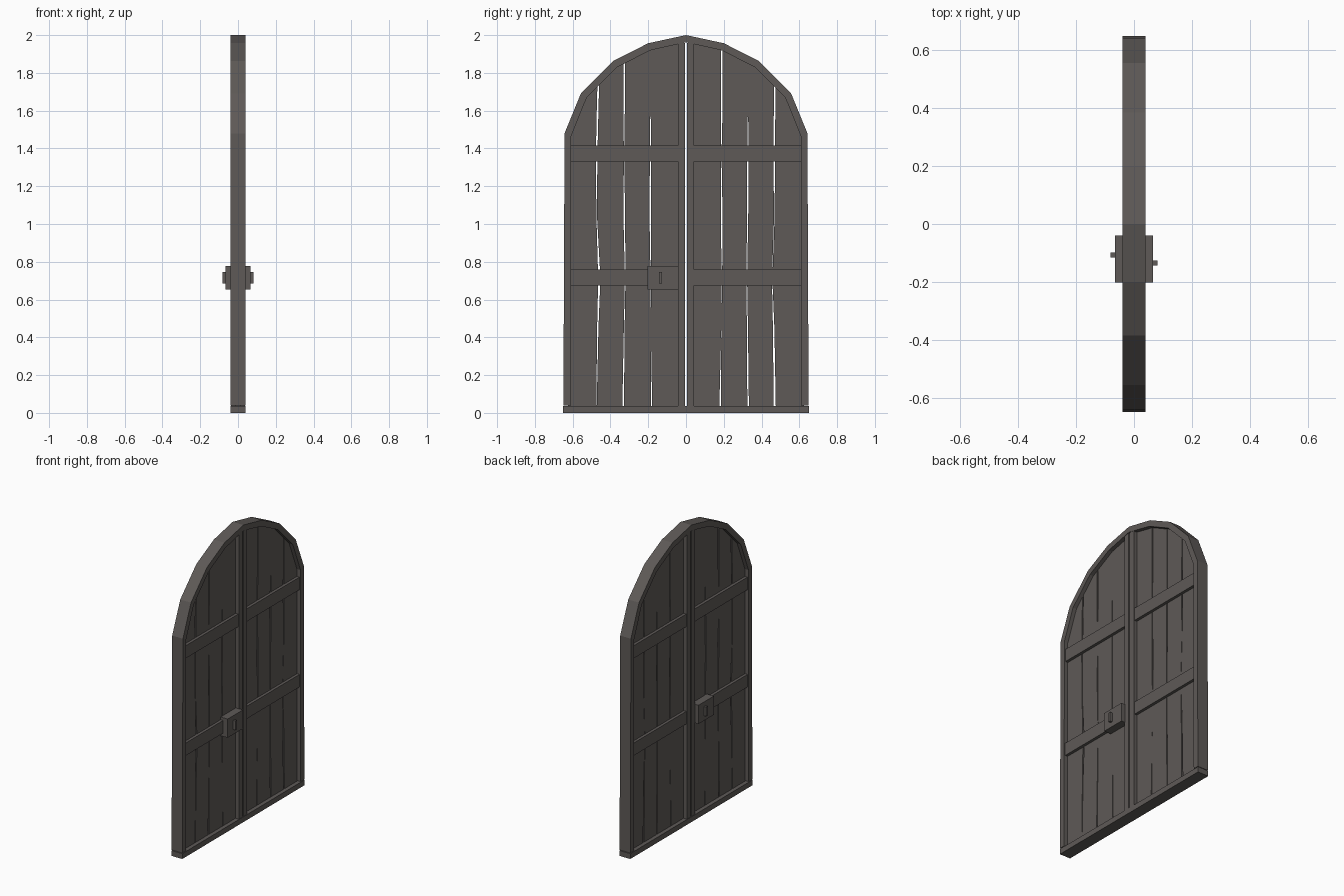
import bpy, bmesh

if "Cube" in bpy.data.objects:
    bpy.data.objects.remove(bpy.data.objects["Cube"])

def material(name, rgb):
    m = bpy.data.materials.new(name)
    m.diffuse_color = (*rgb, 1)
    m.use_nodes = True
    m.node_tree.nodes["Principled BSDF"].inputs["Base Color"].default_value = m.diffuse_color
    return m

wood = material("dark_weathered_wood", (0.112, 0.101, 0.095))

def slab(name, pts, x0, x1):
    """Extrude a (y, z) outline from x0 to x1."""
    bm = bmesh.new()
    f = bm.faces.new([bm.verts.new((x0, y, z)) for y, z in pts])
    ext = bmesh.ops.extrude_face_region(bm, geom=[f])
    vs = [g for g in ext["geom"] if isinstance(g, bmesh.types.BMVert)]
    bmesh.ops.translate(bm, verts=vs, vec=(x1 - x0, 0, 0))
    bmesh.ops.recalc_face_normals(bm, faces=bm.faces)
    me = bpy.data.meshes.new(name)
    bm.to_mesh(me)
    bm.free()
    me.materials.append(wood)
    ob = bpy.data.objects.new(name, me)
    bpy.context.collection.objects.link(ob)
    return ob

def board(name, y0, y1, z0, z1, x0, x1):
    return slab(name, [(y0, z0), (y1, z0), (y1, z1), (y0, z1)], x0, x1)

# Arch outlines for one half, springing point to apex
outer = [(0.643, 1.48), (0.557, 1.69), (0.386, 1.863), (0.2, 1.957), (0, 2.0)]
inner = [(0.608, 1.465), (0.526, 1.668), (0.368, 1.828), (0.19, 1.919), (0, 1.962)]
mid = [((a + c) / 2, (b + d) / 2) for (a, b), (c, d) in zip(outer, inner)]

def arch_z(y):
    for (ya, za), (yb, zb) in zip(mid, mid[1:]):
        if yb <= y <= ya:
            return za + (zb - za) * (ya - y) / (ya - yb)
    return mid[0][1]

# Planks: seams given at heights, as (position, gap) from the centre outwards
levels = [0.02, 0.45, 0.71, 1.05, 1.37, 1.6, 2.0]
seams = {
    -1: [[(0.182, .006), (0.186, 0), (0.186, .003), (0.19, .007), (0.188, .006), (0.188, .002), (0.188, .002)],
         [(0.333, .009), (0.327, .004), (0.322, .003), (0.327, .009), (0.328, .001), (0.328, .008), (0.328, .008)],
         [(0.474, .002), (0.467, .007), (0.459, .012), (0.473, .003), (0.473, .008), (0.468, .009), (0.464, .009)]],
    1: [[(0.18, .008), (0.187, 0), (0.19, .003), (0.189, .009), (0.186, .004), (0.19, .007), (0.19, .007)],
        [(0.329, .008), (0.325, .006), (0.322, .003), (0.326, .007), (0.328, .009), (0.328, .001), (0.328, .001)],
        [(0.47, .011), (0.464, .008), (0.456, .002), (0.468, .003), (0.466, .009), (0.469, .008), (0.47, .006)]],
}
def edge(seam, sign):
    return [(p + sign * g / 2, z) for (p, g), z in zip(seam, levels)]

for s, rows in seams.items():
    side = "left" if s < 0 else "right"
    near = [edge([(0.03, 0)] * 7, 1)] + [edge(r, 1) for r in rows]
    far = [edge(r, -1) for r in rows] + [edge([(0.625, 0)] * 7, -1)]
    for i, (a, b) in enumerate(zip(near, far)):
        ya, yb = a[-1][0], b[-1][0]
        up = [p for p in b if p[1] < arch_z(p[0]) - .01] + [(yb, arch_z(yb))]
        top = [p for p in mid if ya + .005 < p[0] < yb - .005]
        down = [(ya, arch_z(ya))] + [p for p in reversed(a) if p[1] < arch_z(p[0]) - .01]
        slab(f"{side}_plank_{i}", [(s * y, z) for y, z in up + top + down], -0.013, 0.013)

    # Outer frame: side post and faceted arch
    band = [(0.649, 0.04)] + outer + inner[::-1] + [(0.61, 0.04)]
    slab(f"{side}_arched_frame", [(s * y, z) for y, z in band], -0.04, 0.04)
    # Meeting stile beside the central gap
    board(f"{side}_meeting_stile", s * 0.005, s * 0.043, 0.02, 1.957, -0.038, 0.038)
    # Cross beams
    for j, z in enumerate((0.675, 1.33)):
        board(f"{side}_cross_beam_{j}", s * 0.04, s * 0.615, z, z + 0.085, -0.032, 0.032)

# Bottom rail
board("bottom_rail", -0.65, 0.65, 0, 0.036, -0.04, 0.04)

# Lock box through the door, with an upright latch on each side
board("lock_box", -0.203, -0.04, 0.652, 0.778, -0.065, 0.065)
board("right_latch", -0.144, -0.127, 0.685, 0.747, 0.06, 0.081)
board("left_latch", -0.116, -0.099, 0.685, 0.747, -0.081, -0.06)
